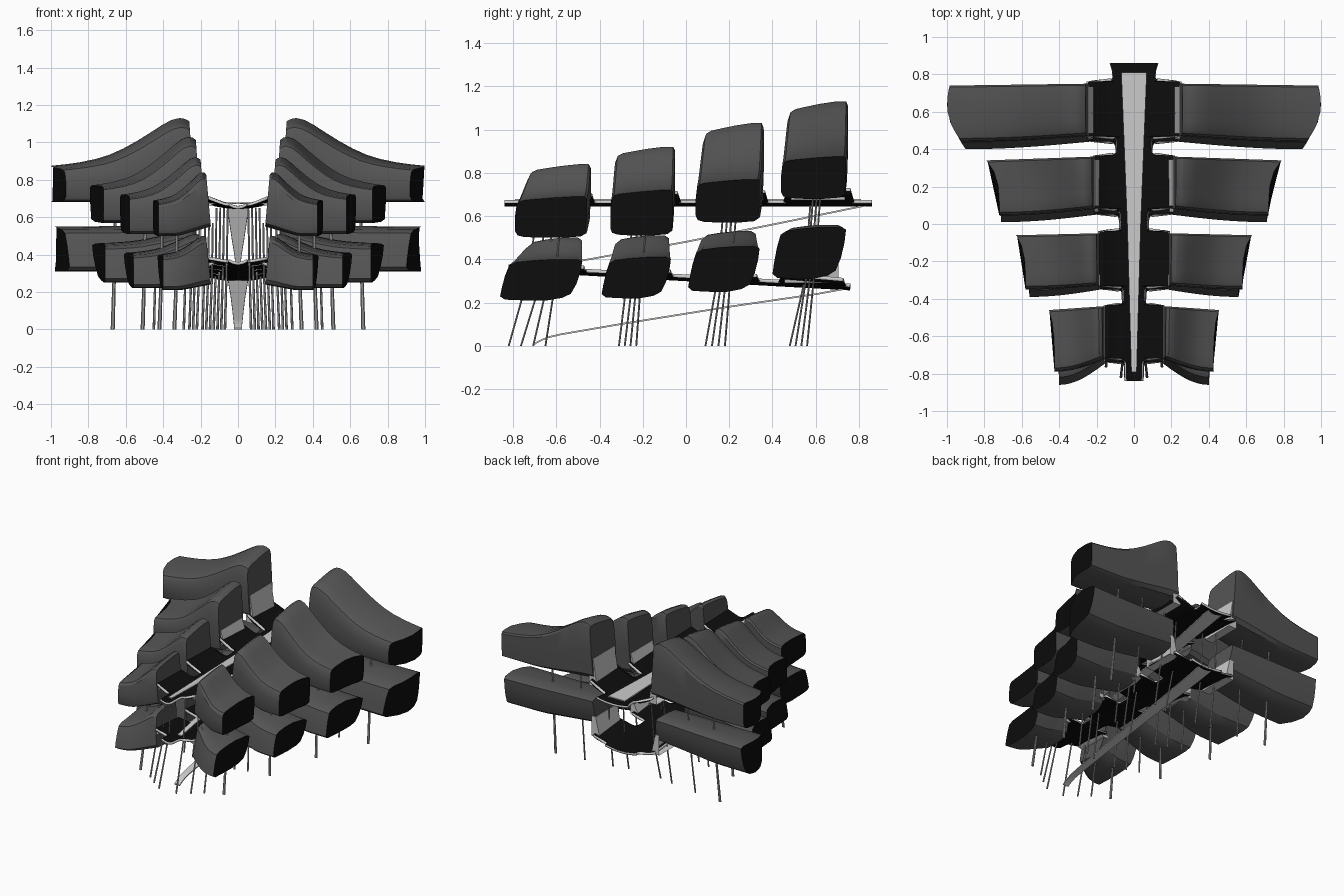
import bpy, bmesh, math

if "Cube" in bpy.data.objects:
    bpy.data.objects.remove(bpy.data.objects["Cube"])


def material(name, v):
    m = bpy.data.materials.new(name)
    m.diffuse_color = (v, v, v, 1)
    m.use_nodes = True
    m.node_tree.nodes["Principled BSDF"].inputs["Base Color"].default_value = m.diffuse_color
    return m


SHELL = material("shell_grey", 0.09)
BLACK = material("black_panel", 0.004)
LIGHT = material("light_trim", 0.6)
STEEL = material("column_grey", 0.35)


def finish(name, bm, mats, mirror=False, angle=35, recalc=True):
    if recalc:
        bmesh.ops.recalc_face_normals(bm, faces=bm.faces)
    me = bpy.data.meshes.new(name)
    bm.to_mesh(me)
    bm.free()
    for m in mats:
        me.materials.append(m)
    ob = bpy.data.objects.new(name, me)
    bpy.context.collection.objects.link(ob)
    if mirror:
        ob.modifiers.new("mirror", 'MIRROR')
    bpy.ops.object.select_all(action='DESELECT')
    ob.select_set(True)
    bpy.context.view_layer.objects.active = ob
    bpy.ops.object.shade_smooth_by_angle(angle=math.radians(angle))
    return ob


def lerp(a, b, t):
    return a + (b - a) * t


def table(pts, t):
    for (a, va), (b, vb) in zip(pts, pts[1:]):
        if t <= b:
            return lerp(va, vb, (t - a) / (b - a))
    return pts[-1][1]


# Pods: a cross-section (u front to back, v bottom to top) lofted along x
UPPER_SEC = [(.03, .06), (0, .16), (0, .55), (.02, .8), (.06, .88), (.14, .915), (.3, .94), (.55, .975),
             (.8, 1), (.97, 1), (1, .95), (1, .5), (.98, .1), (.9, .03), (.65, 0), (.35, 0), (.12, .02)]
LOWER_SEC = [(0, .1), (.02, .3), (.06, .6), (.11, .85), (.2, .93), (.4, .97), (.65, 1),
             (.93, 1), (1, .95), (.98, .7), (.93, .4), (.86, .16), (.75, .06), (.55, 0), (.3, 0), (.06, .02)]
RIDGE = [(0, .93), (.03, .98), (.07, 1), (.13, .96), (.2, .85), (.28, .7), (.38, .52), (.48, .36),
         (.58, .23), (.68, .14), (.8, .07), (.9, .03), (1, 0)]


def end_bow(u, bow, convex):
    if convex:
        return bow * (max(0, .65 - u) / .65) ** 2 + .015 * (max(0, u - .65) / .35) ** 2
    return bow * (1 - u ** 4)


def pod(name, sec, convex, xi, xo, fi, bi, fo, bo, zbi, zbo, zto, peak, bow):
    bm = bmesh.new()
    rings = []
    for t, r in RIDGE:
        f, b = lerp(fi, fo, math.sin(t * math.pi / 2)), lerp(bi, bo, t)
        zb = lerp(zbi, zbo, min(1, t * 1.6))
        zt = lerp(zto, peak, r)
        # slanted inner end, bowed outer end
        rings.append([bm.verts.new((lerp(xi + .025 * v, xo - end_bow(u, bow, convex), t),
                                    lerp(f, b, u), lerp(zb, zt, v))) for u, v in sec])
    n = len(sec)
    for p, q in zip(rings, rings[1:]):
        for i in range(n):
            bm.faces.new((p[i], p[(i + 1) % n], q[(i + 1) % n], q[i]))
    bm.faces.new(rings[0])
    bm.faces.new(rings[-1]).material_index = 1
    finish(name, bm, [SHELL, BLACK], True, 30)


# Light panel joining a branch of the deck to the inner end of a pod
def end_panel(name, p, zlow):
    bm = bmesh.new()
    xi, f, b = p[0], p[2] + .015, p[3] - .015
    ztop = p[6] + .38 * (p[9] - p[6])
    vs = [bm.verts.new(c) for c in ((xi - .025, f, zlow), (xi - .025, b, zlow),
                                    (xi + .008, b, ztop), (xi + .008, f, ztop))]
    back = [bm.verts.new((xi + .04, v.co.y, v.co.z)) for v in vs]
    bm.faces.new(vs)
    for i in range(4):
        bm.faces.new((vs[i], vs[(i + 1) % 4], back[(i + 1) % 4], back[i]))
    finish(name, bm, [LIGHT], True)


UPPER = [(.235, 1.0, .47, .75, .44, .74, .72, .68, .875, 1.13, .08),
         (.2, .79, .08, .36, .045, .34, .62, .57, .77, 1.03, .07),
         (.175, .63, -.33, -.05, -.35, -.06, .58, .51, .72, .92, .05),
         (.145, .455, -.72, -.44, -.79, -.46, .55, .50, .69, .84, .03)]
LOWER = [(.235, .98, .44, .72, .40, .74, .36, .31, .55, .56, .08),
         (.2, .78, .05, .32, .01, .34, .30, .25, .46, .53, .07),
         (.175, .61, -.35, -.08, -.39, -.07, .27, .22, .41, .51, .05),
         (.145, .43, -.74, -.48, -.86, -.48, .24, .21, .40, .50, .03)]


def lower_z(y):
    return .315 - .056 * y


for i in range(4):
    pod(f"upper_pod_{i + 1}", UPPER_SEC, i == 0, *UPPER[i])
    pod(f"lower_pod_{i + 1}", LOWER_SEC, i == 0, *LOWER[i])
    end_panel(f"upper_end_panel_{i + 1}", UPPER[i], .675)
    end_panel(f"lower_end_panel_{i + 1}", LOWER[i], lower_z(LOWER[i][2]))


# Decks: tapered spine with filleted branches that rise to the pods
def deck(name, pods, y0, y1, base, shift, rise):
    spine = [(-.9, .04), (-.8, .042), (-.4, .055), (0, .07), (.4, .09), (.76, .11), (.82, .115), (.87, .13)]
    r = .03
    bm = bmesh.new()
    rows = []
    n = 340
    for k in range(n + 1):
        y = lerp(y0, y1, k / n)
        sw = table(spine, y - shift)
        w = sw
        for p in pods:
            d = min(y - p[2], p[3] + .01 - y)
            if d > 0:
                w = p[0] + .01
            elif d > -r:
                w = max(w, min(p[0], sw + r - math.sqrt(r * r - (d + r) ** 2)))
        row = []
        for j in range(-6, 7):
            x = w * j / 6
            out = max(0, abs(x) - sw)
            z = base(y) + .015 * min(1, abs(x) / sw) ** 2 + rise * out ** 2
            row.append(bm.verts.new((x, y, z)))
        rows.append(row)
    for p, q in zip(rows, rows[1:]):
        for j in range(12):
            bm.faces.new((p[j], p[j + 1], q[j + 1], q[j]))
    ob = finish(name, bm, [BLACK, LIGHT], recalc=False)
    s = ob.modifiers.new("thickness", 'SOLIDIFY')
    s.thickness = .016
    s.offset = -1
    s.material_offset_rim = 1


deck("upper_deck", UPPER, -.84, .86, lambda y: .66, 0, 3)
deck("lower_deck", LOWER, -.82, .76, lower_z, -.1, 1.5)


# Ramps and the walkway strip: tapered ribbons given as (y, z, half width)
def ribbon(name, pts, thick=.008):
    bm = bmesh.new()
    rows = [[bm.verts.new((s * w, y, z + h)) for s, h in ((-1, 0), (1, 0), (1, -thick), (-1, -thick))]
            for y, z, w in pts]
    for p, q in zip(rows, rows[1:]):
        for i in range(4):
            bm.faces.new((p[i], p[(i + 1) % 4], q[(i + 1) % 4], q[i]))
    bm.faces.new(rows[0])
    bm.faces.new(rows[-1])
    finish(name, bm, [LIGHT])


ribbon("ground_ramp", [(-.71, .008, .022), (-.68, .025, .022), (-.64, .043, .023), (-.58, .057, .025),
                       (-.3, .105, .03), (.2, .185, .04), (.6, .243, .05), (.76, .272, .055)])
ribbon("upper_ramp", [(-.68, .36, .016), (-.5, .395, .018), (0, .485, .033), (.45, .575, .046), (.84, .655, .058)])
ribbon("upper_walkway", [(-.79, .678, .014), (0, .678, .036), (.81, .678, .068)])


# Columns: thin tapered legs leaning back, carried through to the upper pods
def column(bm, x0, y0, z0, x1, y1, z1, w0, w1):
    ends = []
    for x, y, z, w in ((x0, y0, z0, w0), (x1, y1, z1, w1)):
        ends.append([bm.verts.new((x + w * math.cos(a * math.pi / 3), y + .005 * math.sin(a * math.pi / 3), z))
                     for a in range(6)])
    for i in range(6):
        bm.faces.new((ends[0][i], ends[0][(i + 1) % 6], ends[1][(i + 1) % 6], ends[1][i]))
    for e in ends:
        bm.faces.new(e)


# per row: x positions, ground y range, y range at the lower pod, z of the pod underside
ROWS = [((.13, .24, .45, .67), (.48, .56), (.545, .595), .35),
        ((.11, .19, .29, .51), (.09, .18), (.145, .205), .31),
        ((.09, .17, .26, .42), (-.31, -.23), (-.27, -.21), .28),
        ((.07, .15, .22, .34), (-.82, -.65), (-.72, -.61), .26)]
for i, (xs, g, t, top) in enumerate(ROWS):
    low = bmesh.new()
    up = bmesh.new()
    for k, x in enumerate(xs):
        yg, yt = lerp(*g, k / 3), lerp(*t, k / 3)
        wide = .011 if k == 3 else .007
        ztop = top if k else lower_z(yt)
        column(low, x, yg, 0, x - .01, yt, ztop, wide, wide * .8)
        # upper stretch between the two tiers
        zt = (UPPER[i][6] + .02) if k else .65
        column(up, x - .01, yt, ztop, x - .015, yt + .03, zt, wide * .8, wide * .7)
    finish(f"lower_columns_{i + 1}", low, [STEEL], True)
    finish(f"upper_columns_{i + 1}", up, [STEEL], True)
